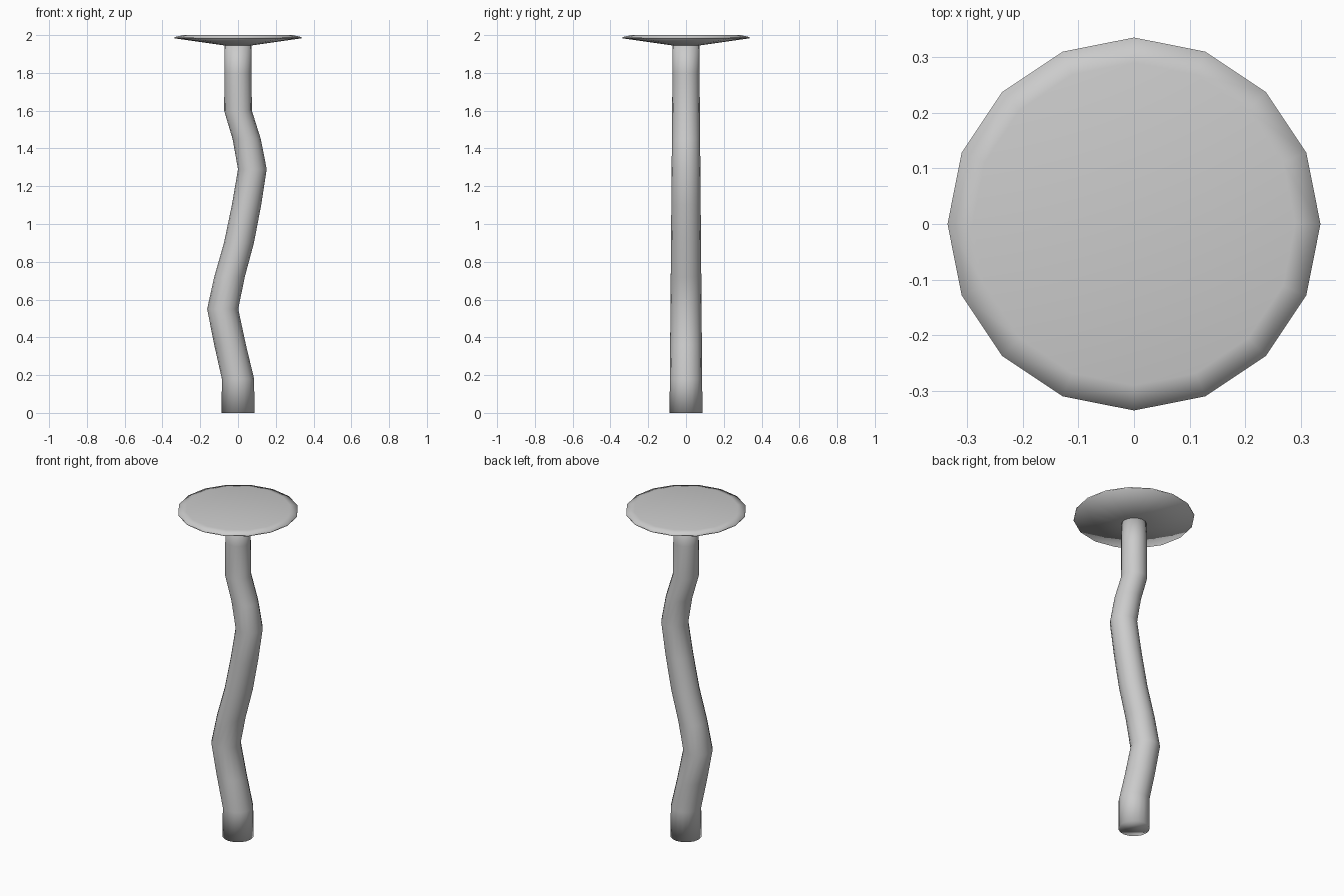
import bpy, bmesh
from math import sin, cos, tau

if "Cube" in bpy.data.objects:
    bpy.data.objects.remove(bpy.data.objects["Cube"], do_unlink=True)

SIDES = 16

steel = bpy.data.materials.new("light_grey_steel")
steel.use_nodes = True
colour = (0.6, 0.6, 0.6, 1)
steel.diffuse_color = colour
steel.node_tree.nodes["Principled BSDF"].inputs["Base Color"].default_value = colour


def lofted(name, rings):
    """Skin level rings given as (x centre, z, radius) and cap both ends."""
    bm = bmesh.new()
    loops = []
    for x, z, r in rings:
        loops.append([bm.verts.new((x + r * cos(tau * i / SIDES), r * sin(tau * i / SIDES), z))
                      for i in range(SIDES)])
    for low, high in zip(loops, loops[1:]):
        for i in range(SIDES):
            j = (i + 1) % SIDES
            bm.faces.new((low[i], low[j], high[j], high[i]))
    bm.faces.new(loops[0][::-1])
    bm.faces.new(loops[-1])
    for f in bm.faces:
        f.smooth = True
    mesh = bpy.data.meshes.new(name)
    bm.to_mesh(mesh)
    bm.free()
    mesh.materials.append(steel)
    obj = bpy.data.objects.new(name, mesh)
    bpy.context.collection.objects.link(obj)
    return obj


# Bent, slightly tapering shaft: (x centre, z) stations
bends = [(0, 0), (0, 0.18), (-0.042, 0.36), (-0.081, 0.55), (-0.045, 0.72), (0.005, 0.9),
         (0.045, 1.1), (0.076, 1.29), (0.046, 1.45), (0, 1.6), (0, 1.8), (0, 1.95)]
lofted("shaft", [(x, z, 0.087 - 0.0085 * z) for x, z in bends])

# Wide thin head with a flared underside and a softened rim
lofted("head", [(0, 1.945, 0.07), (0, 1.983, 0.335), (0, 1.99, 0.335), (0, 2.0, 0.29)])
